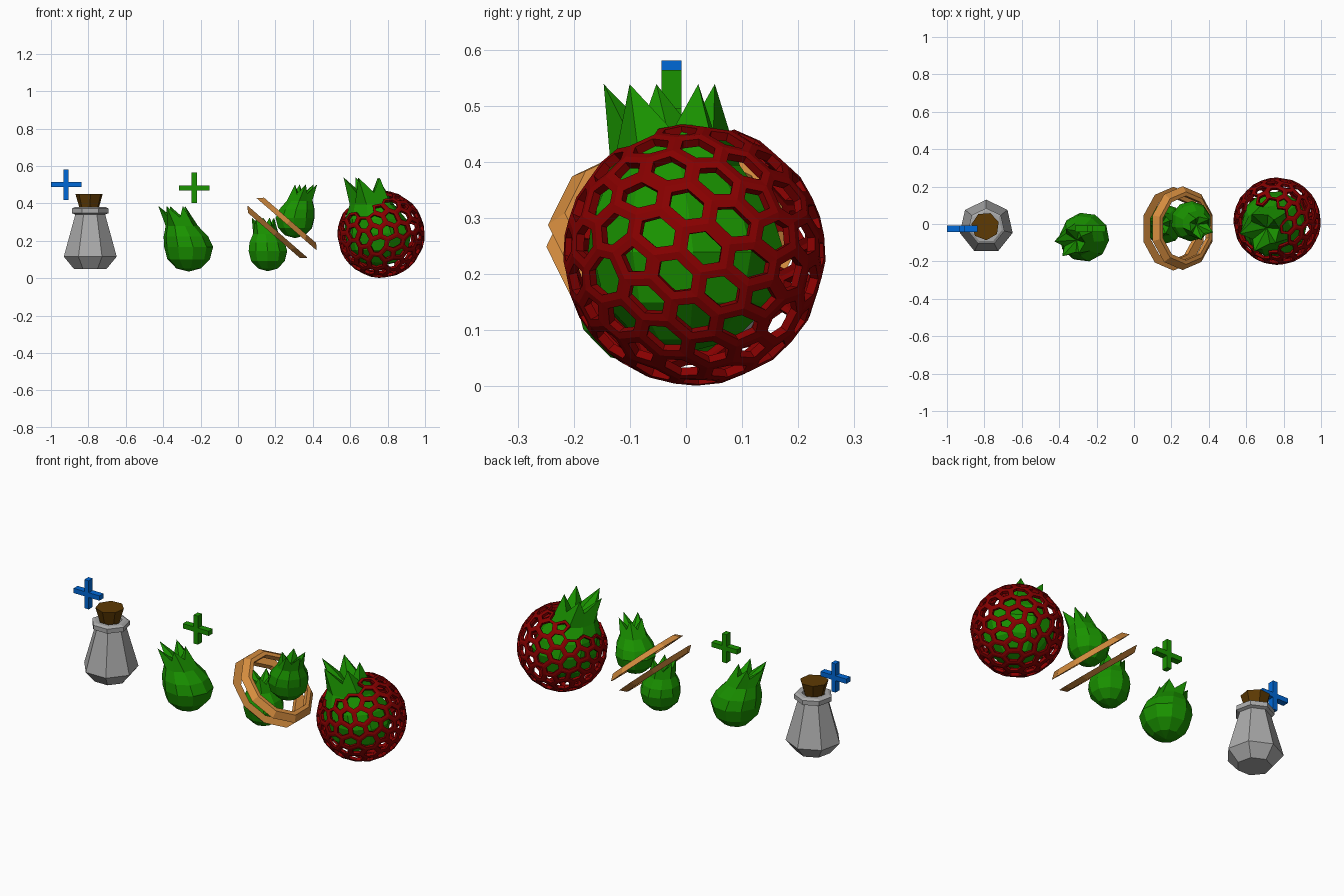
import bpy, bmesh, math
from mathutils import Vector

if "Cube" in bpy.data.objects:
    bpy.data.objects.remove(bpy.data.objects["Cube"])


def material(name, rgb):
    m = bpy.data.materials.new(name)
    m.diffuse_color = (*rgb, 1)
    m.use_nodes = True
    m.node_tree.nodes["Principled BSDF"].inputs["Base Color"].default_value = m.diffuse_color
    return m


GREY = material("glass grey", (0.40, 0.40, 0.40))
CORK = material("cork brown", (0.11, 0.042, 0.001))
GREEN = material("leaf green", (0.01, 0.29, 0.0))
BLUE = material("blue", (0.0, 0.14, 0.68))
RED = material("dark red", (0.24, 0.0, 0.0))
TAN = material("wood tan", (0.68, 0.27, 0.05))


def finish(name, bm, mat, loc=(0, 0, 0), rot=(0, 0, 0)):
    bmesh.ops.remove_doubles(bm, verts=bm.verts, dist=1e-5)
    bmesh.ops.recalc_face_normals(bm, faces=bm.faces)
    me = bpy.data.meshes.new(name)
    bm.to_mesh(me)
    bm.free()
    me.materials.append(mat)
    ob = bpy.data.objects.new(name, me)
    ob.location, ob.rotation_euler = loc, rot
    bpy.context.collection.objects.link(ob)
    return ob


def loft(rows, closed=False):
    """Skin a list of equal-length point loops; poles are collapsed rows."""
    bm = bmesh.new()
    grid = [[bm.verts.new(p) for p in row] for row in rows]
    n = len(grid[0])
    pairs = list(zip(grid, grid[1:])) + ([(grid[-1], grid[0])] if closed else [])
    for a, b in pairs:
        for i in range(n):
            j = (i + 1) % n
            bm.faces.new((a[i], a[j], b[j], b[i]))
    return bm


def revolve(profile, n, start, closed=False):
    ang = [start + math.tau * i / n for i in range(n)]
    return loft([[(r * math.cos(a), r * math.sin(a), z) for a in ang]
                 for r, z in profile], closed)


# Seven-sided bottle with a collar, and its flared cork
bottle = [(0, 0.05), (0.09, 0.05), (0.145, 0.115), (0.082, 0.34), (0.1, 0.347),
          (0.1, 0.372), (0.085, 0.38), (0.062, 0.38), (0.058, 0.33), (0, 0.33)]
finish("bottle", revolve(bottle, 7, math.pi / 2), GREY, (-0.79, -0.015, 0))
cork = [(0, 0.33), (0.04, 0.33), (0.075, 0.45), (0, 0.45)]
finish("cork", revolve(cork, 7, 0.3), CORK, (-0.795, -0.012, 0))


# Plus signs: a cross outline lofted in y
def plus(name, mat, loc):
    a, b, d = 0.081, 0.0135, 0.018
    outline = [(b, b), (b, a), (-b, a), (-b, b), (-a, b), (-a, -b),
               (-b, -b), (-b, -a), (b, -a), (b, -b), (a, -b), (a, b)]
    rows = [[(k * x, y, k * z) for x, z in outline]
            for k, y in ((0, -d), (1, -d), (1, d), (0, d))]
    finish(name, loft(rows), mat, loc)


plus("blue_plus", BLUE, (-0.919, -0.026, 0.5))
plus("green_plus", GREEN, (-0.234, -0.026, 0.483))


# Bulb fruit: round body leaning upward into a crown of five pointed leaves
def bulb(name, centre, r, lean, turn):
    body = [(0, -1), (0.5, -0.87), (0.87, -0.5), (1, 0), (0.91, 0.42), (0.66, 0.85)]
    rows = []

    def place(rad, z, a):
        k = (max(z, 0) / 1.65) ** 1.3
        return (r * (rad * math.cos(a) + lean[0] * k),
                r * (rad * math.sin(a) + lean[1] * k), r * z)

    ang = [turn + math.tau * i / 10 for i in range(10)]
    for rad, z in body:
        rows.append([place(rad, z, a) for a in ang])
    rows.append([place(*((0.58, 1.66) if i % 2 == 0 else (0.45, 1.2)), a)
                 for i, a in enumerate(ang)])
    rows.append([place(0, 0.95, 0)] * 10)
    finish(name, loft(rows), GREEN, centre)


bulb("single_bulb", (-0.264, -0.07, 0.167), 0.132, (-0.65, -0.25), 0.5)
bulb("lower_bulb", (0.16, 0.0, 0.145), 0.108, (-0.25, 0.0), 0.3)
bulb("upper_bulb", (0.305, 0.015, 0.322), 0.108, (0.55, -0.35), 0.9)
bulb("netted_bulb", (0.75, 0.0, 0.24), 0.18, (-0.45, -0.25), 0.7)

# Two tilted ten-sided wooden hoops, mirrored, with sloping outer walls
hoop = [(0.172, -0.012), (0.224, -0.012), (0.194, 0.016), (0.172, 0.016)]
for name, side, loc in (("upper_hoop", 1, (0.268, -0.022, 0.297)),
                        ("lower_hoop", -1, (0.203, -0.025, 0.24))):
    finish(name, revolve([(r, side * z) for r, z in hoop], 10, math.pi / 10, True),
           TAN, loc, (0, math.radians(41), 0))

# Net: cells of an evenly dotted sphere, each pierced by a hole
N, R = 120, 0.234
hull = bmesh.new()
for i in range(N):
    z = 1 - (2 * i + 1) / N
    a = i * math.pi * (3 - math.sqrt(5))
    s = math.sqrt(1 - z * z)
    hull.verts.new((s * math.cos(a), z, s * math.sin(a)))
bmesh.ops.convex_hull(hull, input=hull.verts)
bmesh.ops.triangulate(hull, faces=hull.faces)
net = bmesh.new()
corner = {f: net.verts.new(f.calc_center_median().normalized() * R) for f in hull.faces}
opening = Vector((-0.45, -0.17, 0.86)).normalized()
for v in hull.verts:
    n = v.co.normalized()
    if n.dot(opening) > 0.75:      # mouth of the net, where the leaves come out
        continue
    u = n.orthogonal().normalized()
    w = n.cross(u)
    ring = sorted(v.link_faces, key=lambda f: math.atan2(
        f.calc_center_median().dot(w), f.calc_center_median().dot(u)))
    if len(ring) > 2:
        net.faces.new([corner[f] for f in ring])
hull.free()
bmesh.ops.delete(net, geom=[v for v in net.verts if not v.link_faces], context='VERTS')
net.normal_update()
cells = list(net.faces)
bmesh.ops.inset_individual(net, faces=cells, thickness=0.0135, use_even_offset=True)
bmesh.ops.delete(net, geom=cells, context='FACES')
ob = finish("net", net, RED, (0.765, 0.015, 0.235))
solid = ob.modifiers.new("thickness", 'SOLIDIFY')
solid.thickness, solid.offset = 0.016, -1
